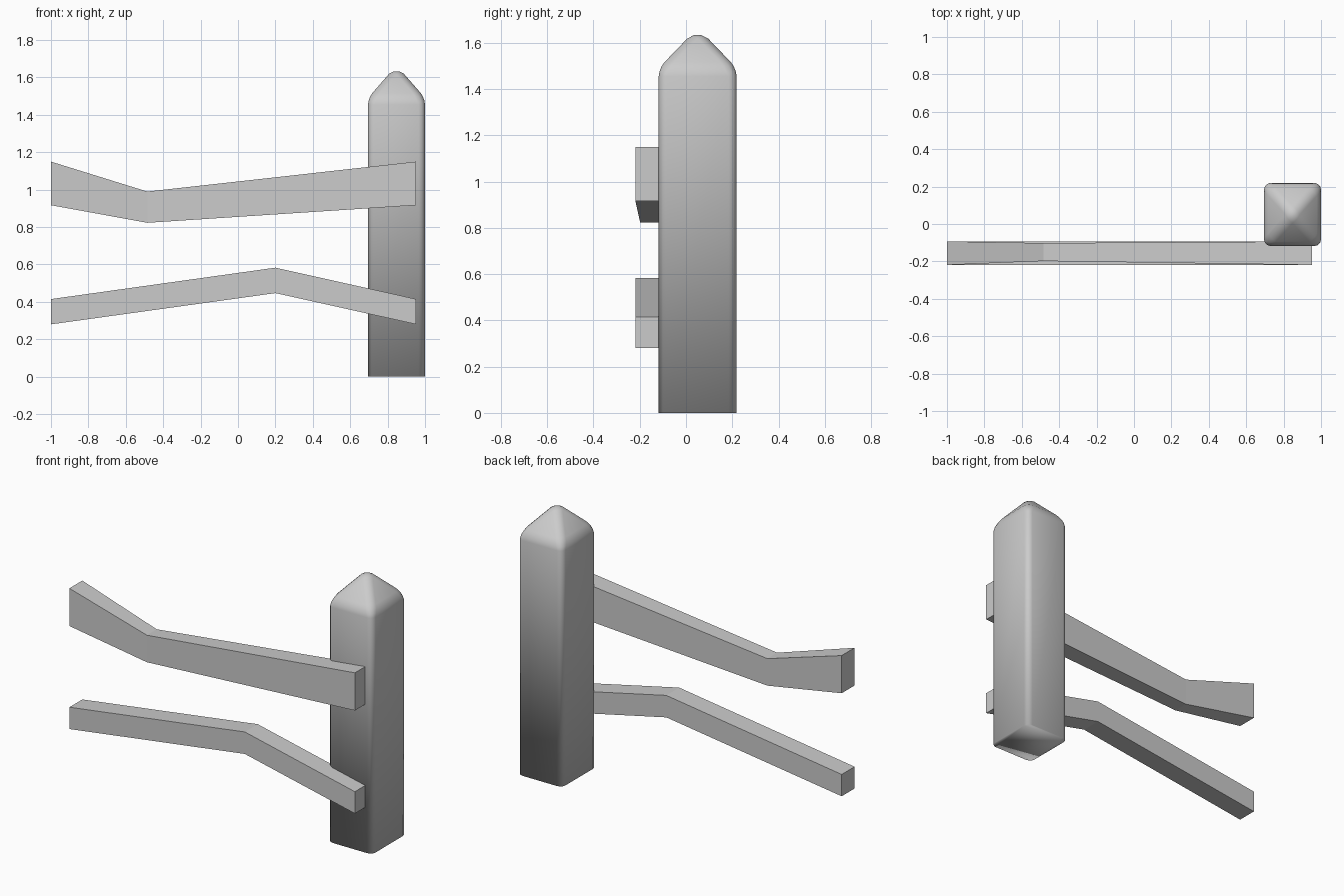
import bpy, bmesh

if "Cube" in bpy.data.objects:
    bpy.data.objects.remove(bpy.data.objects["Cube"])

def make_object(name, bm, smooth=False):
    bmesh.ops.recalc_face_normals(bm, faces=bm.faces)
    for f in bm.faces:
        f.smooth = smooth
    mesh = bpy.data.meshes.new(name)
    bm.to_mesh(mesh)
    bm.free()
    obj = bpy.data.objects.new(name, mesh)
    bpy.context.collection.objects.link(obj)
    return obj

def rail(name, sections):
    """Loft a rectangular beam through (x, y_front, y_back, z_low, z_high) sections."""
    bm = bmesh.new()
    rings = [[bm.verts.new((x, y, z)) for y, z in
              ((y0, z0), (y1, z0), (y1, z1), (y0, z1))]
             for x, y0, y1, z0, z1 in sections]
    for a, b in zip(rings, rings[1:]):
        for i in range(4):
            j = (i + 1) % 4
            bm.faces.new((a[i], a[j], b[j], b[i]))
    bm.faces.new(rings[0])
    bm.faces.new(rings[-1])
    return make_object(name, bm)

# Post: square shaft with a pyramid top, all edges rounded except the base
X0, X1, Y0, Y1, SHOULDER, APEX = 0.695, 1.0, -0.118, 0.219, 1.49, 1.665
bm = bmesh.new()
corners = ((X0, Y0), (X1, Y0), (X1, Y1), (X0, Y1))
base = [bm.verts.new((x, y, 0)) for x, y in corners]
top = [bm.verts.new((x, y, SHOULDER)) for x, y in corners]
tip = bm.verts.new(((X0 + X1) / 2, (Y0 + Y1) / 2, APEX))
bm.faces.new(base[::-1])
for i in range(4):
    j = (i + 1) % 4
    bm.faces.new((base[i], base[j], top[j], top[i]))
    bm.faces.new((top[i], top[j], tip))
edges = [e for e in bm.edges if any(v.co.z > 0 for v in e.verts)]
bmesh.ops.bevel(bm, geom=edges, offset=0.035, segments=3, profile=0.5,
                affect='EDGES', clamp_overlap=True)
make_object("post", bm, smooth=True)

# Sagging upper rail, thinner at its bend
rail("upper_rail", [(-1.0, -0.219, -0.093, 0.917, 1.15),
                    (-0.485, -0.198, -0.102, 0.823, 0.99),
                    (0.953, -0.219, -0.093, 0.917, 1.15)])

# Arched lower rail
rail("lower_rail", [(-1.0, -0.219, -0.093, 0.28, 0.415),
                    (0.2, -0.219, -0.093, 0.447, 0.583),
                    (0.953, -0.219, -0.093, 0.28, 0.415)])
